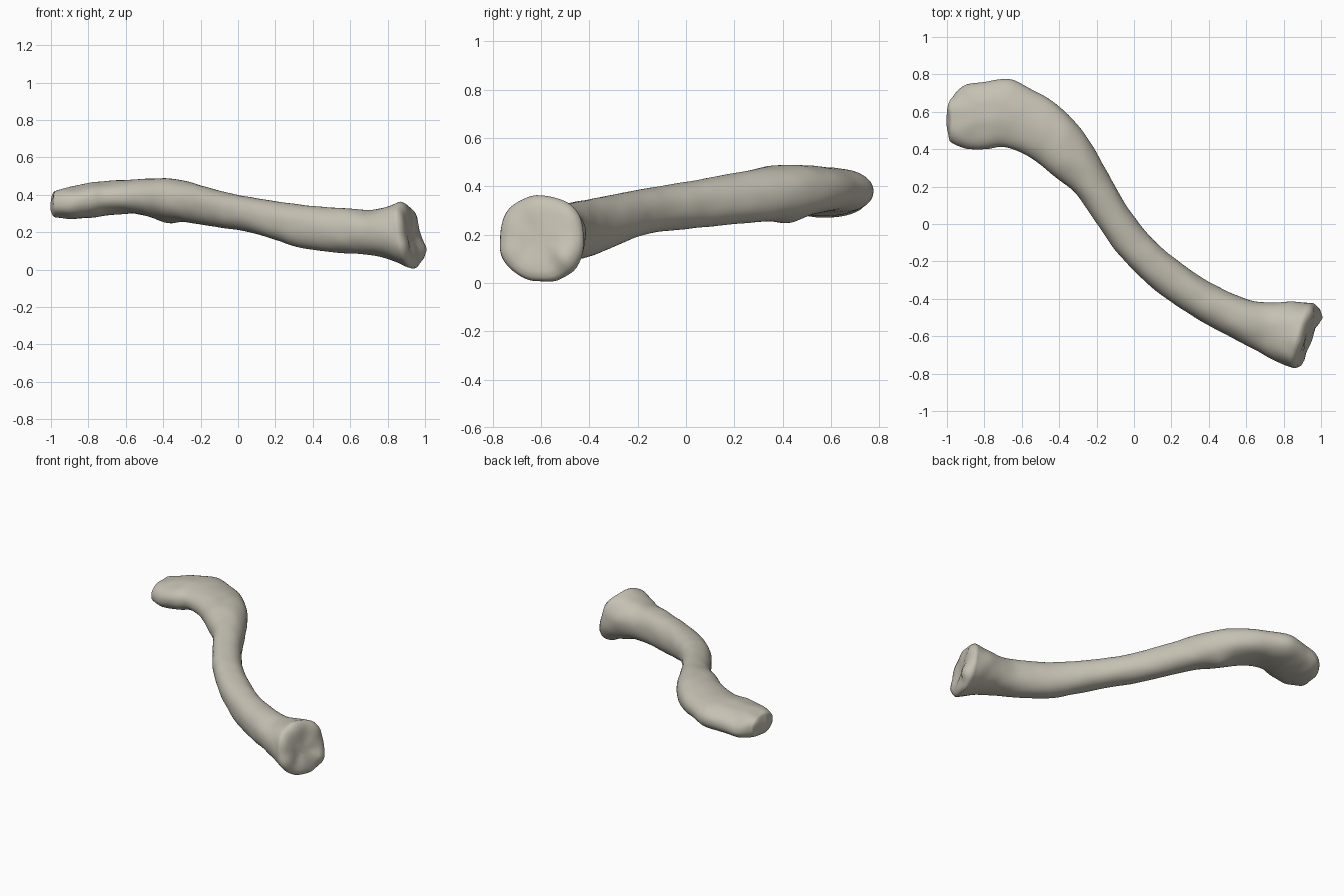
import bpy
import bmesh
import math
from mathutils import Vector, noise

RING = 56      # points around the shaft
STEPS = 7      # rings between neighbouring stations

default_cube = bpy.data.objects.get("Cube")
if default_cube:
    bpy.data.objects.remove(default_cube, do_unlink=True)

# Stations along the bone: back edge x, y, front edge x, y, top z, bottom z
STATIONS = [
    (-.975, .675, -.975, .44, .425, .28),
    (-.9, .742, -.89, .398, .445, .27),
    (-.8, .757, -.79, .4, .463, .278),
    (-.67, .775, -.71, .41, .475, .287),
    (-.55, .72, -.63, .39, .48, .29),
    (-.42, .645, -.53, .34, .487, .28),
    (-.3, .53, -.42, .25, .487, .265),
    (-.2, .38, -.31, .16, .465, .25),
    (-.1, .2, -.205, .01, .435, .235),
    (0, .04, -.1, -.14, .41, .22),
    (.1, -.08, 0, -.25, .39, .205),
    (.22, -.185, .12, -.36, .37, .17),
    (.4, -.31, .3, -.485, .345, .115),
    (.6, -.4, .5, -.595, .33, .09),
    (.74, -.422, .65, -.675, .325, .08),
    (.86, -.413, .76, -.735, .34, .05),
    (.955, -.42, .85, -.772, .36, .005),
]

# Local swellings and hollows: centre, radius, outward amount
BUMPS = [
    (Vector((-.36, .42, .27)), .1, .02),      # tubercle under the back edge
    (Vector((-.6, .5, .28)), .16, -.015),     # hollow under the flat end
    (Vector((.98, -.5, .11)), .07, .025),     # lower lip of the thick end
    (Vector((.95, -.66, .16)), .07, -.02),    # pit in the thick end
    (Vector((.72, -.6, .3)), .12, -.015),     # groove before the thick end
]


def blend(p0, p1, p2, p3, t):
    """Smooth curve through the station values."""
    return [0.5 * (2 * b + (c - a) * t + (2 * a - 5 * b + 4 * c - d) * t * t
                   + (3 * b - a - 3 * c + d) * t ** 3)
            for a, b, c, d in zip(p0, p1, p2, p3)]


def all_sections():
    last = len(STATIONS) - 1
    for i in range(last):
        around = [STATIONS[min(max(i + k, 0), last)] for k in (-1, 0, 1, 2)]
        for s in range(STEPS):
            yield blend(*around, s / STEPS)
    yield STATIONS[last]


def ring_points(section, scale=1.0, push=0.0):
    """Rounded cross-section; scale and push shape the end caps."""
    bx, by, fx, fy, top, bottom = section
    mid = Vector(((bx + fx) / 2, (by + fy) / 2, (top + bottom) / 2))
    side = Vector(((bx - fx) / 2, (by - fy) / 2, 0))
    outward = Vector((side.y, -side.x, 0)).normalized()
    half = (top - bottom) / 2
    lean = 0.16 * max(0, (mid.x - 0.6) / 0.3)
    points = []
    for k in range(RING):
        a = math.tau * k / RING
        c, s = math.cos(a), math.sin(a)
        c = math.copysign(abs(c) ** 0.92, c) * scale
        s = math.copysign(abs(s) ** 0.92, s) * scale
        p = mid + side * c + Vector((0, 0, half * s)) + outward * push
        p.x -= lean * half * s
        points.append(p)
    return points


# Loft: pinched cap rings, shaft rings, pinched cap rings
sections = list(all_sections())
first, final = sections[0], sections[-1]
rings = [ring_points(first, math.sin(a), -0.025 * math.cos(a))
         for a in (0.12, 0.35, 0.6, 0.85, 1.1, 1.35)]
rings += [ring_points(s) for s in sections]
rings += [ring_points(final, r, d) for r, d in
          ((.97, .013), (.9, .026), (.75, .033), (.58, .034), (.4, .034), (.2, .034))]

bm = bmesh.new()
loops = [[bm.verts.new(p) for p in ring] for ring in rings]
for lower, upper in zip(loops, loops[1:]):
    for k in range(RING):
        n = (k + 1) % RING
        bm.faces.new((lower[k], lower[n], upper[n], upper[k]))
bm.faces.new(loops[0])
bm.faces.new(list(reversed(loops[-1])))
bmesh.ops.recalc_face_normals(bm, faces=bm.faces)
bm.normal_update()

# Natural surface: named bumps plus gentle unevenness, stronger at the ends
moves = []
for v in bm.verts:
    amount = 0.0
    for centre, radius, height in BUMPS:
        amount += height * math.exp(-((v.co - centre).length / radius) ** 2 * 2)
    rough = 0.003 + 0.008 * max(0, (abs(v.co.x) - 0.7) / 0.3)
    amount += rough * noise.noise(v.co * 11)
    moves.append((v, v.normal * amount))
for v, offset in moves:
    v.co += offset
    v.co.z = max(v.co.z, 0)

mesh = bpy.data.meshes.new("collar_bone")
bm.to_mesh(mesh)
bm.free()
bone = bpy.data.objects.new("collar_bone", mesh)
bpy.context.collection.objects.link(bone)

# Single warm ivory colour
ivory = bpy.data.materials.new("bone_ivory")
ivory.use_nodes = True
colour = (0.56, 0.53, 0.45, 1)
ivory.diffuse_color = colour
ivory.node_tree.nodes["Principled BSDF"].inputs["Base Color"].default_value = colour
mesh.materials.append(ivory)

bpy.ops.object.select_all(action="DESELECT")
bone.select_set(True)
bpy.context.view_layer.objects.active = bone
bpy.ops.object.shade_smooth()
